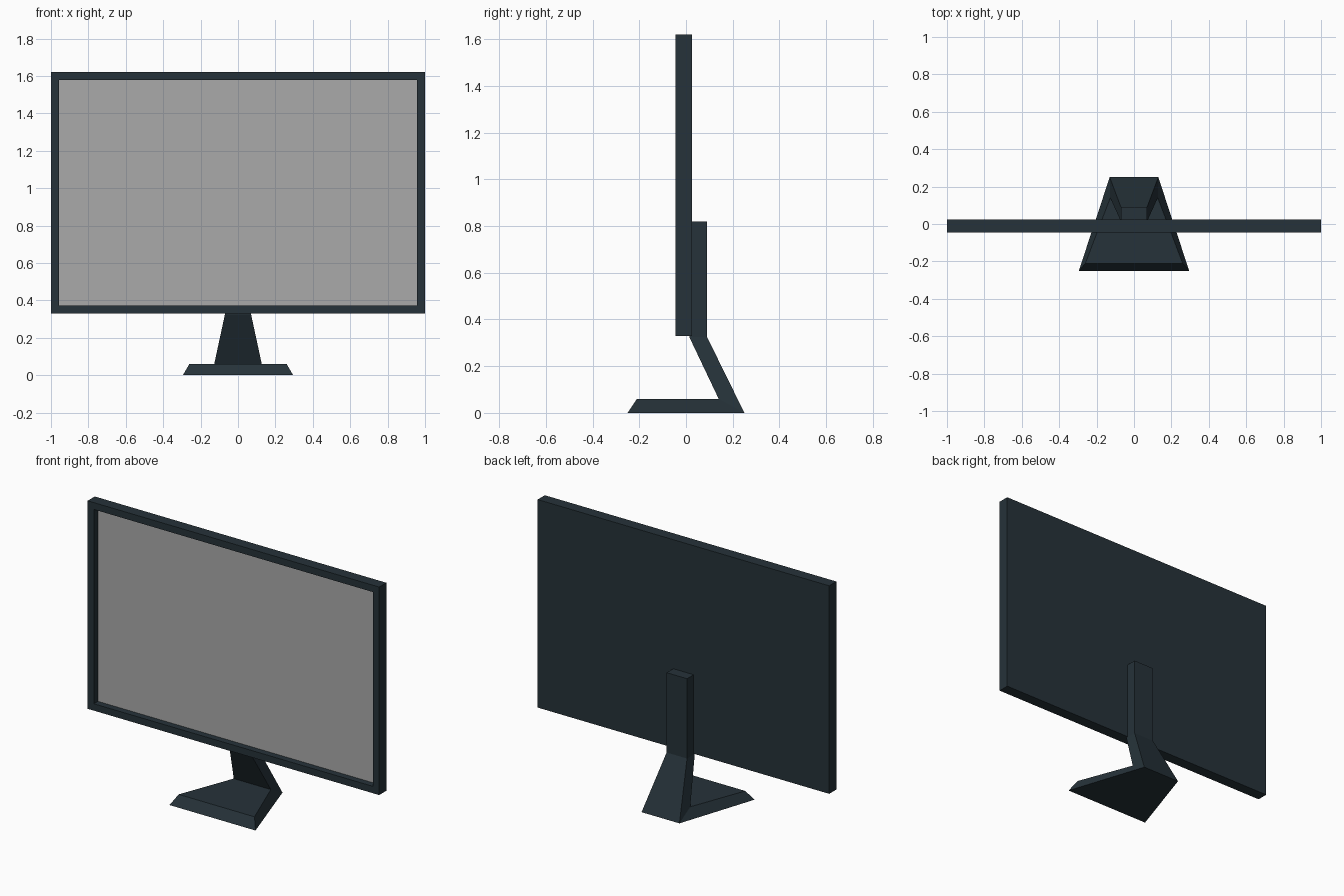
import bpy, bmesh
from mathutils import Vector

if "Cube" in bpy.data.objects:
    bpy.data.objects.remove(bpy.data.objects["Cube"])


def material(name, rgb):
    m = bpy.data.materials.new(name)
    m.diffuse_color = (*rgb, 1)
    m.use_nodes = True
    m.node_tree.nodes["Principled BSDF"].inputs["Base Color"].default_value = m.diffuse_color
    return m


def add_object(name, bm, mats):
    bmesh.ops.recalc_face_normals(bm, faces=bm.faces)
    me = bpy.data.meshes.new(name)
    bm.to_mesh(me)
    bm.free()
    for m in mats:
        me.materials.append(m)
    ob = bpy.data.objects.new(name, me)
    bpy.context.collection.objects.link(ob)
    return ob


casing = material("dark slate casing", (0.019, 0.032, 0.041))
glass = material("grey screen", (0.40, 0.40, 0.40))

# Display: a slab whose front face is inset into a bezel and recessed
bm = bmesh.new()
bmesh.ops.create_cube(bm, size=1)
bmesh.ops.scale(bm, vec=(2, 0.07, 1.29), verts=bm.verts)
bmesh.ops.translate(bm, vec=(0, -0.01, 0.975), verts=bm.verts)
bm.normal_update()
front = min(bm.faces, key=lambda f: f.calc_center_median().y)
bmesh.ops.inset_individual(bm, faces=[front], thickness=0.06)
bm.normal_update()
walls = bmesh.ops.extrude_discrete_faces(bm, faces=[front])
screen = walls["faces"][0]
bmesh.ops.translate(bm, vec=(0, 0.04, 0), verts=screen.verts)
screen.material_index = 1
add_object("display", bm, [casing, glass])

# Stand: foot, slanted neck and upright as one loft of rectangular sections
# each section: outer (y, z, half width), inner (y, z, half width)
sections = [
    ((-0.25, 0, 0.295), (-0.21, 0.06, 0.26)),
    ((0.25, 0, 0.13), (0.14, 0.06, 0.127)),
    ((0.09, 0.325, 0.07), (0.014, 0.325, 0.07)),
    ((0.09, 0.82, 0.07), (0.02, 0.82, 0.07)),
]
bm = bmesh.new()
rings = []
for (y0, z0, w0), (y1, z1, w1) in sections:
    corners = ((-w0, y0, z0), (w0, y0, z0), (w1, y1, z1), (-w1, y1, z1))
    rings.append([bm.verts.new(Vector(c)) for c in corners])
for a, b in zip(rings, rings[1:]):
    for i in range(4):
        j = (i + 1) % 4
        bm.faces.new((a[i], a[j], b[j], b[i]))
bm.faces.new(rings[0])
bm.faces.new(rings[-1])
add_object("stand", bm, [casing])
